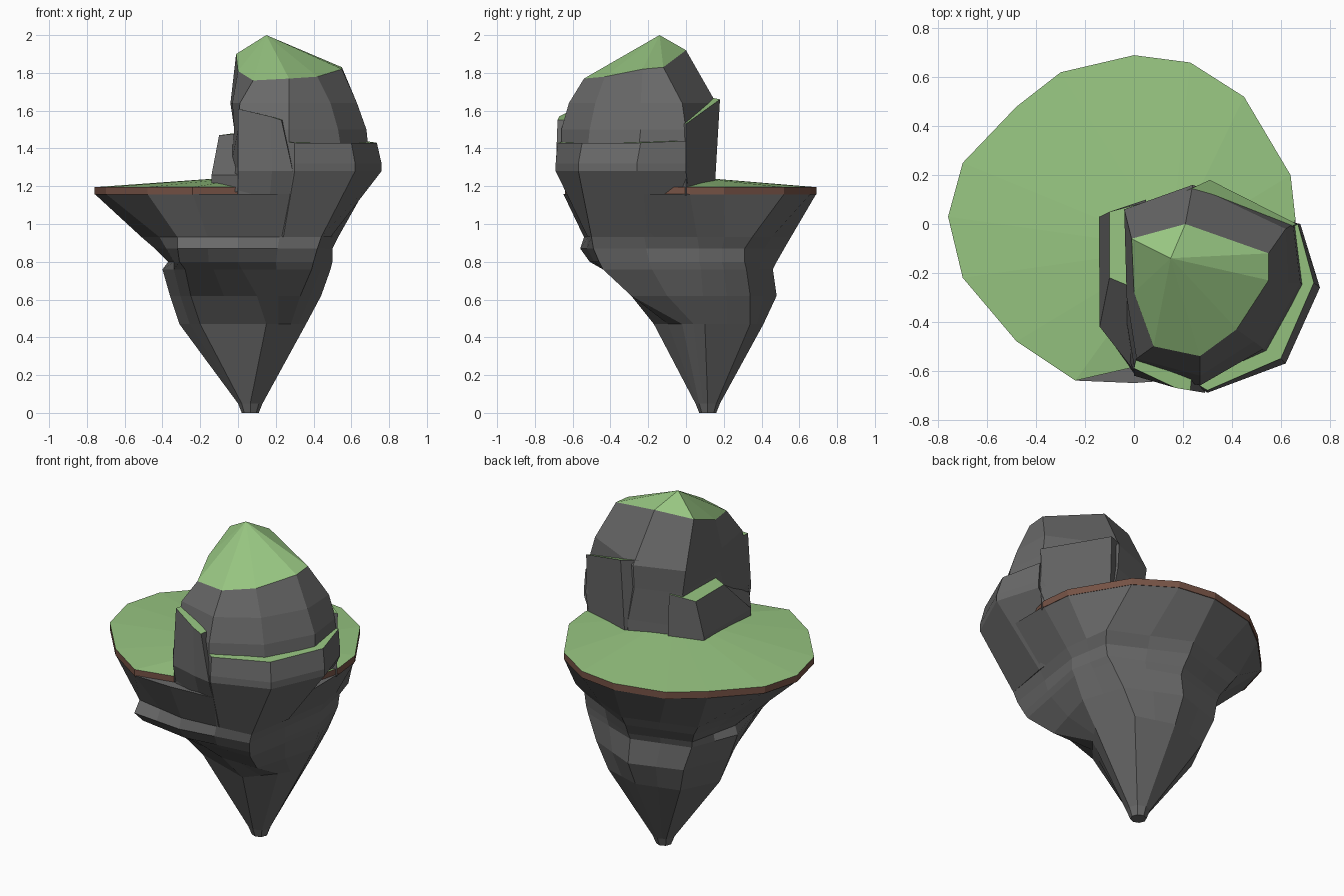
import bpy, bmesh


def mat(name, col):
    m = bpy.data.materials.new(name)
    m.diffuse_color = (*col, 1)
    return m


ROCK = mat("rock", (0.14, 0.14, 0.14))
GRASS = mat("grass", (0.31, 0.56, 0.22))
SOIL = mat("soil", (0.18, 0.085, 0.06))


def at(z, pts):
    return [(x, y, z) for x, y in pts]


def doubled(ring):
    """Add a midpoint on every side of a ring."""
    out = []
    for a, b in zip(ring, ring[1:] + ring[:1]):
        out += [a, tuple((p + q) / 2 for p, q in zip(a, b))]
    return out


def loft(name, rings, side=ROCK, top=GRASS, apex=None):
    """Skin rings from bottom to top; close with a flat cap or a fan to the apex."""
    bm = bmesh.new()
    rows = [[bm.verts.new(p) for p in r] for r in rings]
    n = len(rows[0])
    for a, b in zip(rows, rows[1:]):
        for i in range(n):
            j = (i + 1) % n
            bm.faces.new((a[i], a[j], b[j], b[i]))
    bm.faces.new(rows[0][::-1])
    if apex:
        tip = bm.verts.new(apex)
        caps = [bm.faces.new((rows[-1][i], rows[-1][(i + 1) % n], tip)) for i in range(n)]
    else:
        caps = [bm.faces.new(rows[-1])]
    for f in caps:
        f.material_index = 1
    bmesh.ops.recalc_face_normals(bm, faces=bm.faces)
    me = bpy.data.meshes.new(name)
    bm.to_mesh(me)
    bm.free()
    me.materials.append(side)
    me.materials.append(top)
    ob = bpy.data.objects.new(name, me)
    bpy.context.collection.objects.link(ob)
    return ob


# Plateau outline, counter-clockwise from +x
rim = [(.66, .02), (.64, .20), (.45, .52), (.23, .66), (0, .69), (-.30, .62), (-.48, .48), (-.70, .25),
       (-.76, .03), (-.70, -.22), (-.48, -.48), (-.24, -.64), (0, -.65), (.28, -.63), (.53, -.53), (.66, -.26)]

# Lower hanging rock: octagonal sections that widen into the plateau outline
oct_tip = [(1, 0), (.7, .7), (0, 1), (-.7, .7), (-1, 0), (-.7, -.7), (0, -1), (.7, -.7)]
tip = lambda r: [(.065 + r * x, .115 + r * y) for x, y in oct_tip]
sections = [
    at(0, tip(.045)),
    at(.05, tip(.065)),
    at(.47, [(.36, .10), (.28, .34), (.05, .41), (-.2, .34), (-.31, .12), (-.2, -.05), (.15, -.17), (.28, -.02)]),
    at(.62, [(.44, .09), (.36, .34), (.05, .48), (-.25, .38), (-.36, .1), (-.25, -.17), (.10, -.29), (.33, -.29)]),
    at(.76, [(.49, .08), (.43, .32), (.05, .46), (-.29, .36), (-.40, .08), (-.28, -.38), (.02, -.44), (.39, -.44)]),
    at(.80, [(.50, .07), (.45, .31), (.05, .48), (-.30, .37), (-.37, .06), (-.31, -.46), (0, -.51), (.40, -.46)]),
    at(.87, [(.50, .07), (.46, .31), (.04, .52), (-.34, .41), (-.44, .05), (-.32, -.53), (0, -.56), (.42, -.49)]),
    at(.93, [(.53, .06), (.49, .35), (.04, .555), (-.38, .43), (-.51, .04), (-.32, -.48), (0, -.54), (.44, -.50)]),
]
loft("lower_rock", [doubled(s) for s in sections] + [at(1.16, rim)], top=ROCK)

# Grassy plateau with a soil edge, tucked under the upper rock at the front right
disc = [(x * .9, y * .9) if i >= 12 else (x, y) for i, (x, y) in enumerate(rim)]
loft("plateau", [at(1.155, disc), at(1.195, disc)], side=SOIL, apex=(.15, -.1, 1.26))

# Upper rock core with a pointed grass cap
core = [
    at(1.1, [(.60, 0), (.28, .15), (-.1, .04), (-.1, -.38), (0, -.59), (.27, -.60), (.50, -.48), (.60, -.26)]),
    at(1.3, [(.67, 0), (.28, .15), (-.03, .06), (-.04, -.34), (0, -.60), (.27, -.66), (.56, -.53), (.70, -.26)]),
    at(1.5, [(.65, 0), (.24, .15), (-.02, .06), (-.02, -.30), (0, -.58), (.27, -.66), (.53, -.51), (.68, -.24)]),
    at(1.64, [(.62, -.02), (.24, .16), (-.04, .06), (-.03, -.3), (.01, -.55), (.27, -.62), (.49, -.48), (.63, -.24)]),
    [(.55, -.12, 1.83), (.21, 0, 1.92), (-.01, -.06, 1.90), (0, -.28, 1.81),
     (.08, -.50, 1.76), (.27, -.54, 1.77), (.42, -.43, 1.78), (.55, -.23, 1.82)],
]
loft("upper_rock", core, apex=(.15, -.14, 2.0))

# Right front shelf, running down flush into the lower rock
loft("right_ledge", [
    at(.93, [(.2, -.50), (.24, -.52), (.44, -.50), (.49, -.22), (.51, .04), (.3, -.2)]),
    at(1.28, [(.2, -.62), (.30, -.69), (.62, -.57), (.76, -.26), (.68, 0), (.3, -.2)]),
    at(1.32, [(.2, -.62), (.30, -.69), (.62, -.57), (.76, -.26), (.68, 0), (.3, -.2)]),
    [(.2, -.62, 1.44), (.30, -.68, 1.43), (.60, -.55, 1.43), (.735, -.24, 1.43), (.67, 0, 1.44), (.3, -.2, 1.46)],
])

# Front left shelf
loft("front_ledge", [
    at(.93, [(0, -.53), (.15, -.52), (.24, -.51), (.28, -.4), (.05, -.35)]),
    at(1.28, [(0, -.62), (.18, -.67), (.29, -.69), (.28, -.4), (.05, -.35)]),
    [(0, -.59, 1.61), (.17, -.67, 1.57), (.23, -.68, 1.55), (.26, -.4, 1.55), (.05, -.35, 1.6)],
])

# Left shelf
loft("left_ledge", [
    at(1.17, [(.05, .10), (-.14, .03), (-.14, -.42), (0, -.61)]),
    at(1.26, [(.05, .10), (-.14, .03), (-.14, -.42), (0, -.60)]),
    [(.05, .09, 1.49), (-.1, .05, 1.47), (-.1, -.22, 1.47), (.02, -.27, 1.48)],
])

# Slanting back shelf
loft("back_ledge", [
    at(1.15, [(.66, 0), (.30, .15), (.18, .05), (.55, -.08)]),
    [(.665, 0, 1.53), (.31, .18, 1.66), (.20, .13, 1.67), (.56, -.05, 1.54)],
])
